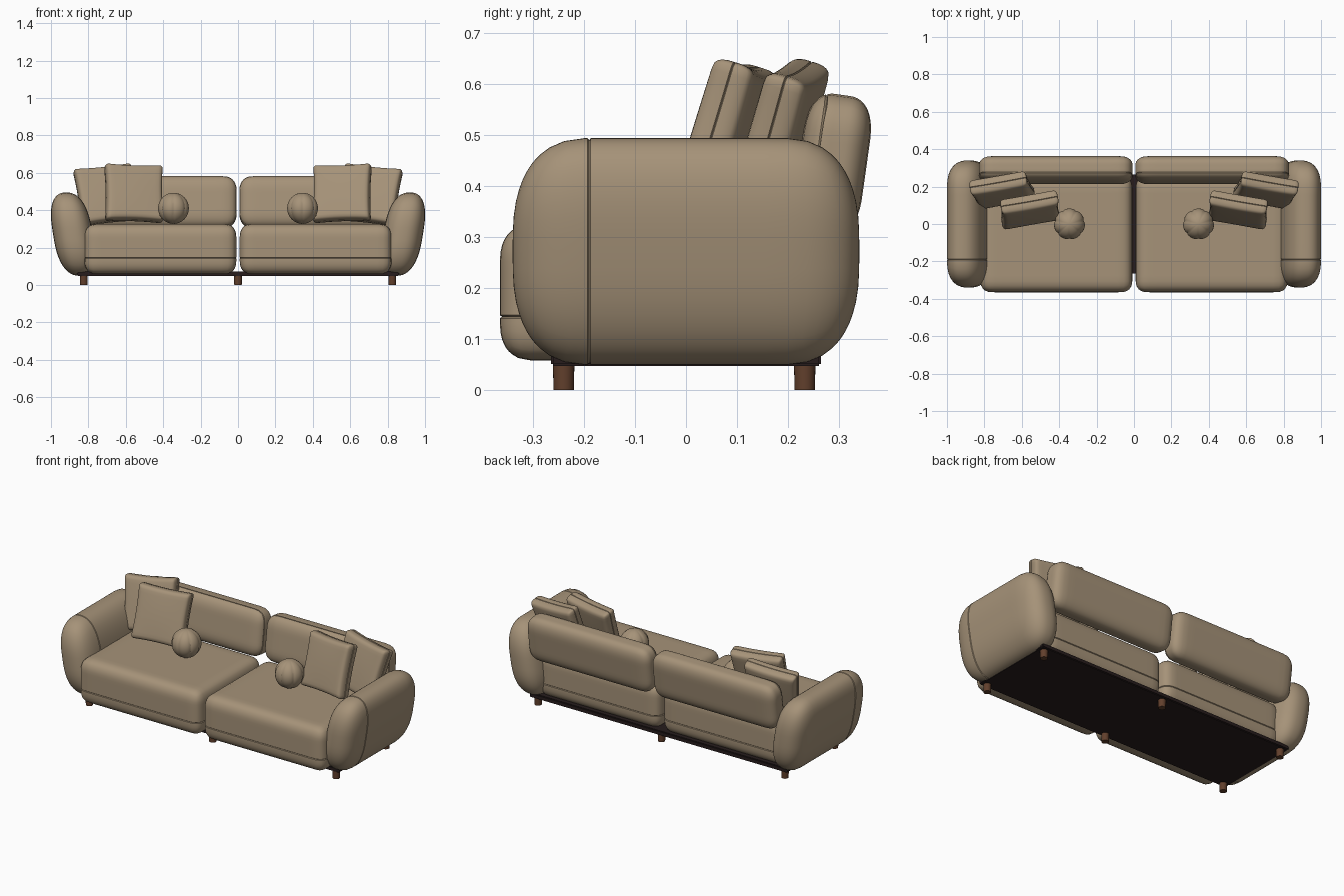
import bpy, bmesh, math
from mathutils import Matrix, Vector, Euler

if "Cube" in bpy.data.objects:
    bpy.data.objects.remove(bpy.data.objects["Cube"], do_unlink=True)


def material(name, rgb, rough):
    m = bpy.data.materials.new(name)
    m.use_nodes = True
    m.diffuse_color = (*rgb, 1)
    node = m.node_tree.nodes["Principled BSDF"]
    node.inputs["Base Color"].default_value = (*rgb, 1)
    node.inputs["Roughness"].default_value = rough
    return m


FABRIC = material("tan fabric", (0.38, 0.29, 0.19), 0.9)
WOOD = material("brown wood", (0.12, 0.05, 0.025), 0.6)
DARK = material("dark base", (0.02, 0.012, 0.012), 0.8)


def finish(bm, name, mat):
    """Smooth shading with sharp creases, then make the object."""
    bmesh.ops.recalc_face_normals(bm, faces=bm.faces)
    for f in bm.faces:
        f.smooth = True
    for e in bm.edges:
        e.smooth = e.calc_face_angle(0) < math.radians(35)
    mesh = bpy.data.meshes.new(name)
    bm.to_mesh(mesh)
    bm.free()
    mesh.materials.append(mat)
    ob = bpy.data.objects.new(name, mesh)
    bpy.context.scene.collection.objects.link(ob)
    return ob


def seam(bm, co, axis, width=0.003, depth=0.004):
    """Cut a narrow stitched groove around the shape along a plane."""
    co, axis = Vector(co), Vector(axis)
    for off in (-width, width, 0):
        bmesh.ops.bisect_plane(bm, geom=bm.verts[:] + bm.edges[:] + bm.faces[:],
                               plane_co=co + axis * off, plane_no=axis, dist=1e-6)
    bm.normal_update()
    moves = [(v, v.normal.copy()) for v in bm.verts
             if abs((v.co - co).dot(axis)) < 1e-5]
    for v, n in moves:
        v.co -= n * depth


def cushion(size, radii, power=2.0, cells=20):
    """Soft box: a cube grid whose corners follow a superellipsoid."""
    bm = bmesh.new()
    bmesh.ops.create_cube(bm, size=2)
    bmesh.ops.subdivide_edges(bm, edges=bm.edges, cuts=cells - 1, use_grid_fill=True)
    for v in bm.verts:
        core, d = Vector(), Vector()
        for i in range(3):
            h, r = size[i] / 2, radii[i]
            p = h * math.sin(v.co[i] * math.pi / 2)
            core[i] = max(r - h, min(h - r, p))
            d[i] = (p - core[i]) / r
        length = sum(abs(c) ** power for c in d) ** (1 / power)
        v.co = core + Vector([d[i] / length * radii[i] for i in range(3)])
    bm.normal_update()
    return bm


def place(bm, loc, rot, side):
    """Turn and move a part on the left, mirrored when side is -1."""
    angles = Euler([math.radians(a) for a in rot], 'XYZ')
    bm.transform(Matrix.Translation(loc) @ angles.to_matrix().to_4x4())
    bm.transform(Matrix.Diagonal((side, 1, 1, 1)))
    return bm


def throw_pillow(name, loc, rot, side):
    w = 0.315
    bm = cushion((w, 0.085, w), (0.02, 0.032, 0.02), cells=16)
    for v in bm.verts:
        u, t = 2 * v.co.x / w, 2 * v.co.z / w
        # sides drawn in between the corners, faces a little plump
        v.co.x *= 1 - 0.045 * (1 - t * t)
        v.co.z *= 1 - 0.045 * (1 - u * u)
        v.co.y *= 1 + 0.15 * (1 - u * u) * (1 - t * t)
    seam(bm, (0, 0, 0), (0, 1, 0), 0.002, 0.003)
    finish(place(bm, loc, rot, side), name, FABRIC)


def ball_pillow(name, loc, side, radius=0.083, wedges=7):
    bm = bmesh.new()
    bmesh.ops.create_uvsphere(bm, u_segments=wedges * 8, v_segments=20, radius=radius)
    for v in bm.verts:
        a = math.atan2(v.co.x, -v.co.y)
        k = 0.93 + 0.07 * abs(math.sin(a * wedges / 2)) ** 0.5
        v.co.x *= k
        v.co.y *= k
    finish(place(bm, loc, (0, 0, 0), side), name, FABRIC)


for side, label in ((1, "left"), (-1, "right")):
    # seat cushion
    bm = cushion((0.812, 0.62, 0.267), (0.06, 0.06, 0.07), 2.2)
    seam(bm, (0, 0, -0.048), (0, 0, 1))
    finish(place(bm, (0.415, -0.055, 0.192), (0, 0, 0), side), label + "_seat_cushion", FABRIC)

    # leaning back cushion
    bm = cushion((0.822, 0.132, 0.275), (0.07, 0.05, 0.08), 2.2)
    seam(bm, (0, -0.03, 0), (0, 1, 0))
    finish(place(bm, (0.418, 0.288, 0.443), (-8, 0, 0), side), label + "_back_cushion", FABRIC)

    # plump arm, leaning outwards towards the top
    bm = cushion((0.212, 0.68, 0.445), (0.105, 0.15, 0.2), 2.4)
    seam(bm, (0, -0.19, 0), (0, 1, 0))
    for v in bm.verts:
        v.co.x += 0.16 * v.co.z
    finish(place(bm, (0.883, 0, 0.272), (0, 0, 0), side), label + "_arm", FABRIC)

    # loose pillows
    throw_pillow(label + "_rear_pillow", (0.705, 0.18, 0.482), (-17, 6, -10), side)
    throw_pillow(label + "_front_pillow", (0.557, 0.075, 0.49), (-17, -2, -10), side)
    ball_pillow(label + "_ball_pillow", (0.345, 0, 0.41), side)

# base board
bm = bmesh.new()
bmesh.ops.create_cube(bm, size=1)
bm.transform(Matrix.Translation((0, 0, 0.06)) @ Matrix.Diagonal((1.72, 0.53, 0.026, 1)))
bmesh.ops.bevel(bm, geom=bm.edges[:], offset=0.004, segments=2, affect='EDGES')
finish(bm, "base_board", DARK)

# legs
for x, column in ((-0.825, "right"), (0, "middle"), (0.825, "left")):
    for y, row in ((-0.24, "front"), (0.233, "back")):
        bm = bmesh.new()
        bmesh.ops.create_cone(bm, cap_ends=True, segments=24, radius1=0.02,
                              radius2=0.021, depth=0.05)
        bm.transform(Matrix.Translation((x, y, 0.025)))
        finish(bm, f"{row}_{column}_leg", WOOD)
